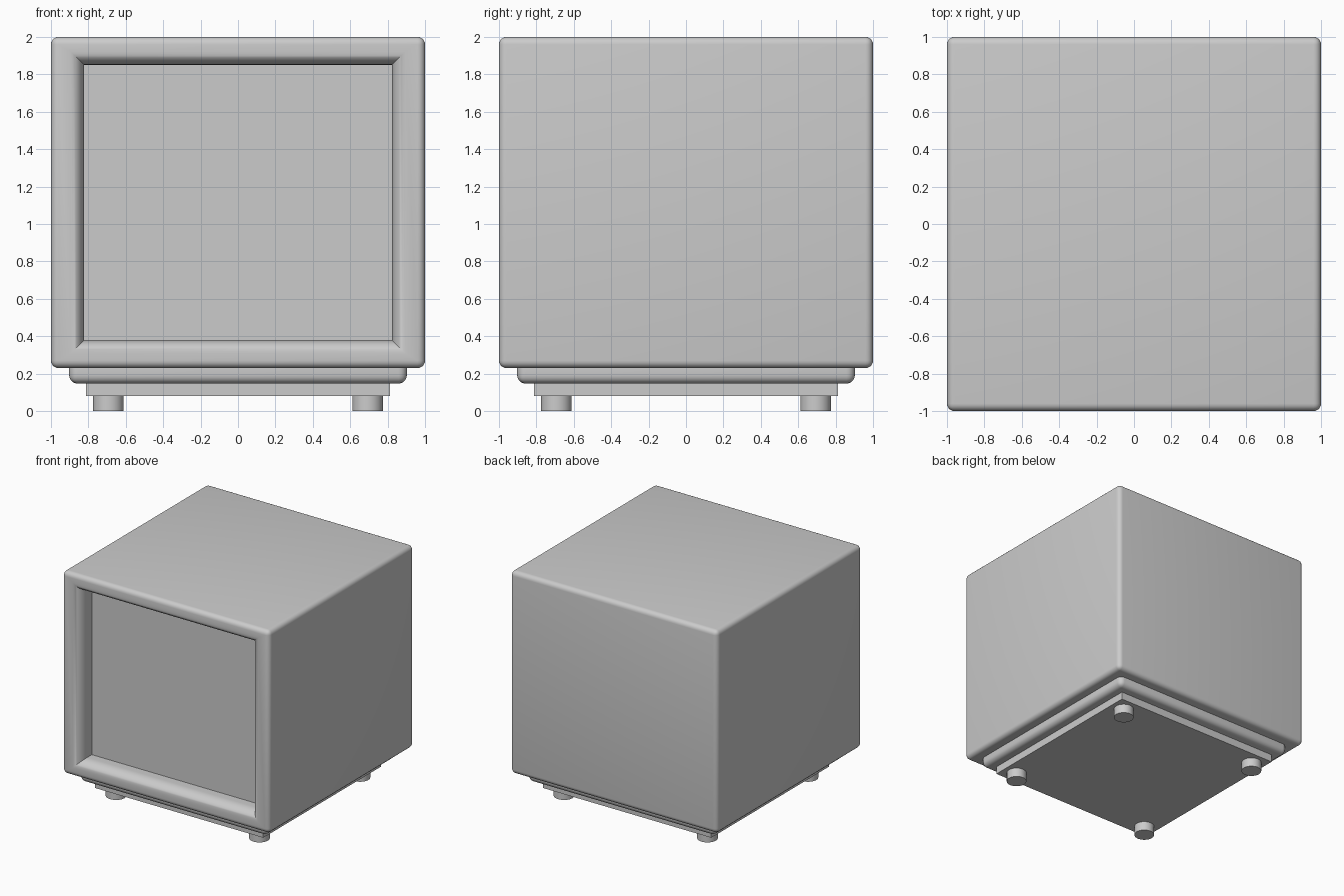
import bpy, bmesh, math
from mathutils import Vector

if "Cube" in bpy.data.objects:
    bpy.data.objects.remove(bpy.data.objects["Cube"], do_unlink=True)

grey = bpy.data.materials.new("light_grey")
grey.use_nodes = True
COLOUR = (0.6, 0.6, 0.6, 1)
grey.diffuse_color = COLOUR
grey.node_tree.nodes["Principled BSDF"].inputs["Base Color"].default_value = COLOUR


def finish(name, bm):
    """Turn a bmesh into a smooth-shaded object with sharp creases."""
    bm.normal_update()
    mesh = bpy.data.meshes.new(name)
    bm.to_mesh(mesh)
    bm.free()
    mesh.materials.append(grey)
    obj = bpy.data.objects.new(name, mesh)
    bpy.context.collection.objects.link(obj)
    bpy.ops.object.select_all(action='DESELECT')
    obj.select_set(True)
    bpy.context.view_layer.objects.active = obj
    bpy.ops.object.shade_smooth_by_angle(angle=math.radians(30))
    return obj


def square_block(half, bottom, top, radius=0):
    """Square block with optionally rounded edges."""
    bm = bmesh.new()
    bmesh.ops.create_cube(bm, size=1)
    for v in bm.verts:
        v.co = Vector((v.co.x * 2 * half, v.co.y * 2 * half,
                       bottom + (v.co.z + 0.5) * (top - bottom)))
    if radius:
        bmesh.ops.bevel(bm, geom=bm.edges[:], offset=radius, segments=5,
                        profile=0.5, affect='EDGES')
    bm.normal_update()
    return bm


# Cabinet: rounded block whose front is stepped inward into a rounded recess
BOTTOM, TOP = 0.23, 2.0
OPEN_X, OPEN_Z, RIM, DEPTH = 0.795, 0.707, 0.1, 0.16
bm = square_block(1, BOTTOM, TOP, 0.04)
front = min(bm.faces, key=lambda f: f.normal.y * f.calc_area())
bmesh.ops.inset_individual(bm, faces=[front], thickness=0.03)
middle = (BOTTOM + TOP) / 2
for v in front.verts:
    v.co.x = math.copysign(OPEN_X + RIM, v.co.x)
    v.co.z = middle + math.copysign(OPEN_Z + RIM, v.co.z - middle)

# Quarter-round lip, then a straight wall back to the panel
STEPS = 10
for i in range(STEPS):
    a, b = (math.pi / 2 * k / STEPS for k in (i, i + 1))
    bm.normal_update()
    bmesh.ops.inset_individual(bm, faces=[front],
                               thickness=RIM * (math.sin(b) - math.sin(a)),
                               depth=-RIM * (math.cos(a) - math.cos(b)))
bm.normal_update()
bmesh.ops.inset_individual(bm, faces=[front], thickness=0.0002, depth=RIM - DEPTH)
finish("cabinet", bm)

# Stepped plinth
finish("upper_plinth", square_block(0.903, 0.147, 0.29, 0.045))
finish("lower_plinth", square_block(0.812, 0.08, 0.2))

# Round feet
for x, side in ((-1, "right"), (1, "left")):
    for y, end in ((-1, "front"), (1, "back")):
        bm = bmesh.new()
        bmesh.ops.create_cone(bm, cap_ends=True, segments=32, radius1=0.082,
                              radius2=0.082, depth=0.1)
        bmesh.ops.translate(bm, verts=bm.verts, vec=(x * 0.693, y * 0.693, 0.05))
        finish(f"{end}_{side}_foot", bm)
